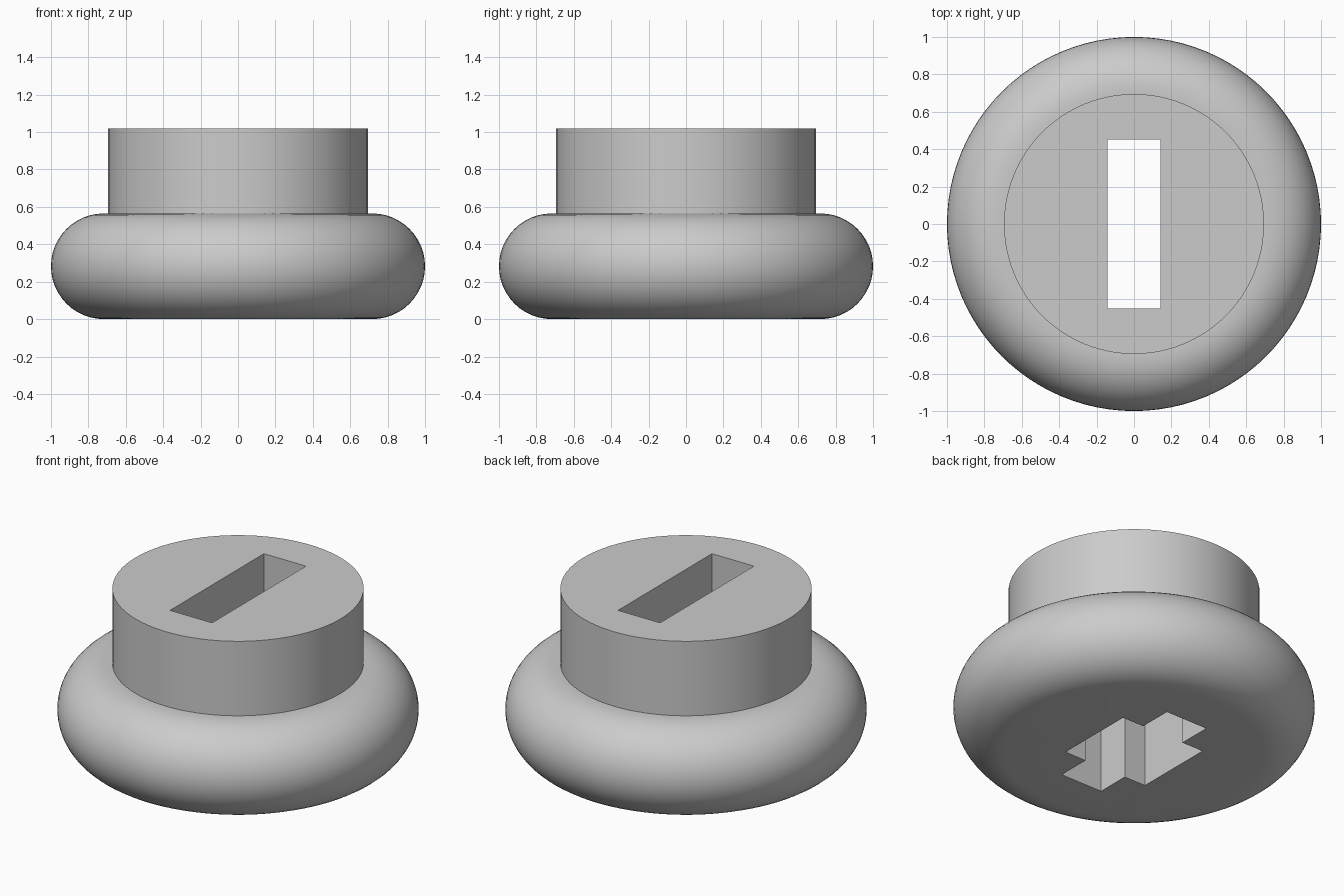
import bpy
import bmesh
from math import sin, cos, pi, radians

if "Cube" in bpy.data.objects:
    bpy.data.objects.remove(bpy.data.objects["Cube"], do_unlink=True)

SIDES = 96
FLANGE_H, BOSS_H, BOSS_R = 0.565, 1.02, 0.695

grey = bpy.data.materials.new("light_grey")
grey.use_nodes = True
grey.diffuse_color = (0.6, 0.6, 0.6, 1)
grey.node_tree.nodes["Principled BSDF"].inputs["Base Color"].default_value = (0.6, 0.6, 0.6, 1)


def add_object(name, bm):
    bmesh.ops.recalc_face_normals(bm, faces=bm.faces)
    mesh = bpy.data.meshes.new(name)
    bm.to_mesh(mesh)
    bm.free()
    mesh.materials.append(grey)
    obj = bpy.data.objects.new(name, mesh)
    bpy.context.collection.objects.link(obj)
    return obj


def lathe(name, profile):
    """Revolve (radius, height) points around z and cap both ends."""
    bm = bmesh.new()
    rings = [[bm.verts.new((r * cos(2 * pi * i / SIDES), r * sin(2 * pi * i / SIDES), z))
              for i in range(SIDES)] for r, z in profile]
    for low, high in zip(rings, rings[1:]):
        for i in range(SIDES):
            j = (i + 1) % SIDES
            bm.faces.new((low[i], low[j], high[j], high[i]))
    bm.faces.new(rings[0])
    bm.faces.new(rings[-1])
    return add_object(name, bm)


def cut_box(target, half_x, half_y, z0, z1):
    """Cut a box-shaped opening, then discard the cutter."""
    bm = bmesh.new()
    bmesh.ops.create_cube(bm, size=1)
    for v in bm.verts:
        v.co = (v.co.x * 2 * half_x, v.co.y * 2 * half_y, z0 if v.co.z < 0 else z1)
    cutter = add_object("slot_cutter", bm)
    cutter.hide_render = True
    mod = target.modifiers.new("opening", 'BOOLEAN')
    mod.operation = 'DIFFERENCE'
    mod.solver = 'EXACT'
    mod.object = cutter
    bpy.context.view_layer.objects.active = target
    bpy.ops.object.modifier_apply(modifier=mod.name)
    bpy.data.objects.remove(cutter, do_unlink=True)


# Rounded flange and straight boss in one turned profile
round_r = FLANGE_H / 2
steps = 24
profile = [(1 - round_r + round_r * cos(a), round_r + round_r * sin(a))
           for a in (-pi / 2 + pi * k / steps for k in range(steps + 1))]
profile += [(BOSS_R, FLANGE_H), (BOSS_R, BOSS_H)]
body = lathe("knob_body", profile)

# Through slot, and the wider pocket that makes a cross underneath
cut_box(body, 0.142, 0.453, -0.2, 1.3)
cut_box(body, 0.287, 0.248, -0.2, FLANGE_H - 0.005)

# Smooth round surfaces, crisp rims and slot edges
bpy.ops.object.select_all(action='DESELECT')
body.select_set(True)
bpy.context.view_layer.objects.active = body
bpy.ops.object.shade_smooth_by_angle(angle=radians(30))
